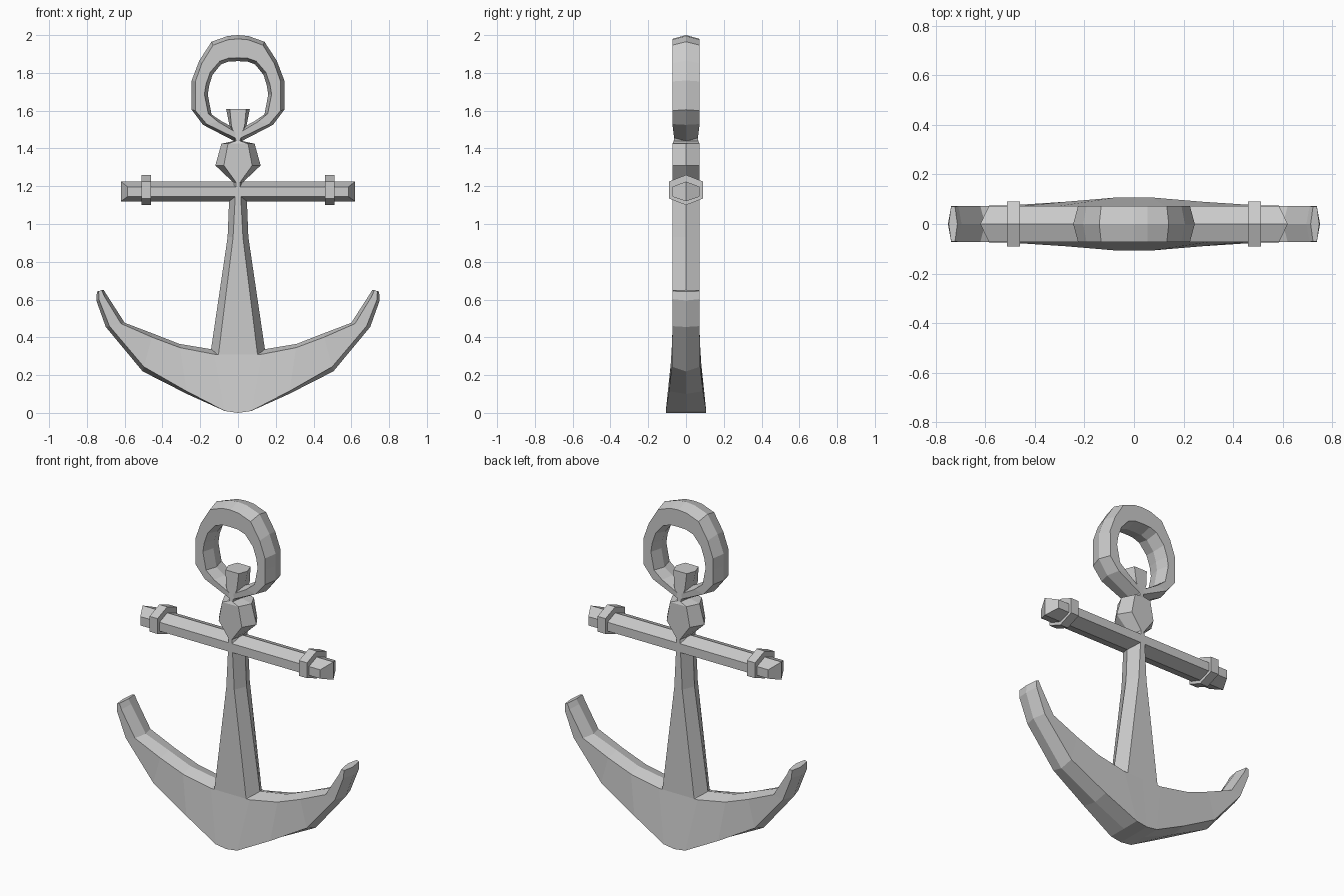
import bpy, bmesh
from mathutils import Vector

if "Cube" in bpy.data.objects:
    bpy.data.objects.remove(bpy.data.objects["Cube"])

T = 0.072  # usual half thickness


def hex_loft(name, rows):
    """Loft six-sided sections. Row: ridge a (x, z), ridge b (x, z),
    inset of the flat faces at a and b, half thickness at a and b."""
    bm = bmesh.new()
    rings = []
    for ax, az, bx, bz, ia, ib, ta, tb in rows:
        a, b = Vector((ax, 0, az)), Vector((bx, 0, bz))
        d = (b - a).normalized()
        fa, fb = a + d * ia, b - d * ib
        ya, yb = Vector((0, ta, 0)), Vector((0, tb, 0))
        pts = [a, fa - ya, fb - yb, b, fb + yb, fa + ya]
        rings.append([bm.verts.new(p) for p in pts])
    for r, s in zip(rings, rings[1:]):
        for i in range(6):
            j = (i + 1) % 6
            bm.faces.new((r[i], r[j], s[j], s[i]))
    bm.faces.new(rings[0])
    bm.faces.new(rings[-1])
    bmesh.ops.remove_doubles(bm, verts=bm.verts, dist=0.0005)
    bmesh.ops.recalc_face_normals(bm, faces=bm.faces)
    me = bpy.data.meshes.new(name)
    bm.to_mesh(me)
    bm.free()
    ob = bpy.data.objects.new(name, me)
    bpy.context.collection.objects.link(ob)
    return ob


def both_sides(rows):
    """Continue the rows, which start at x = 0, to the left side."""
    left = [(-r[0], r[1], -r[2], *r[3:]) for r in rows[:0:-1]]
    return left + rows


# Curved arms with the thickened crown
hex_loft("arms", both_sides([
    (0, 0, 0, .31, 0, 0, .107, T),
    (.07, .01, .13, .335, 0, .025, .107, T),
    (.27, .10, .31, .365, .015, .02, .09, T),
    (.505, .22, .45, .42, .025, .02, .075, T),
    (.70, .455, .60, .477, .02, .02, T, T),
    (.75, .595, .695, .625, .015, .015, T, T),
    (.747, .642, .712, .652, .01, .01, .07, .07),
]))

# Shank with knob, neck and top block: z, ridge half width, inset, half thickness
shank = [
    (.22, .17, .045, T), (.32, .145, .043, T), (.93, .055, .029, T),
    (1.18, .045, .032, T), (1.22, .025, .015, T), (1.31, .12, .045, T),
    (1.425, .088, .035, T), (1.44, .02, .01, .065), (1.52, .045, .01, .06),
    (1.61, .063, .02, .055),
]
hex_loft("shank", [(-w, z, w, z, i, i, t, t) for z, w, i, t in shank])

# Ring: outer ridge and inner ridge points, open at the bottom
ring = [
    (0, 2.0, 0, 1.862), (.055, 1.995, .05, 1.86), (.14, 1.965, .09, 1.845),
    (.205, 1.865, .135, 1.79), (.245, 1.76, .152, 1.735),
    (.245, 1.69, .16, 1.685), (.245, 1.605, .14, 1.58),
    (.185, 1.525, .088, 1.545), (.012, 1.435, .015, 1.505),
]
hex_loft("ring", both_sides(
    [(*p, .02, .018, T if p[0] > .02 or p[1] > 1.9 else .063, T if p[0] > .02 or p[1] > 1.9 else .063)
     for p in ring]))

# Stock bar with wedge ends
hex_loft("stock", both_sides([
    (0, 1.12, 0, 1.225, .025, .028, T, T),
    (.585, 1.12, .585, 1.225, .025, .028, T, T),
    (.62, 1.12, .62, 1.225, 0, 0, 0, 0),
]))

# Collars near the stock ends
for side, label in ((-1, "left"), (1, "right")):
    hex_loft("collar_" + label, [
        (side * x, 1.10, side * x, 1.26, .035, .035, .09, .09) for x in (.46, .512)])
